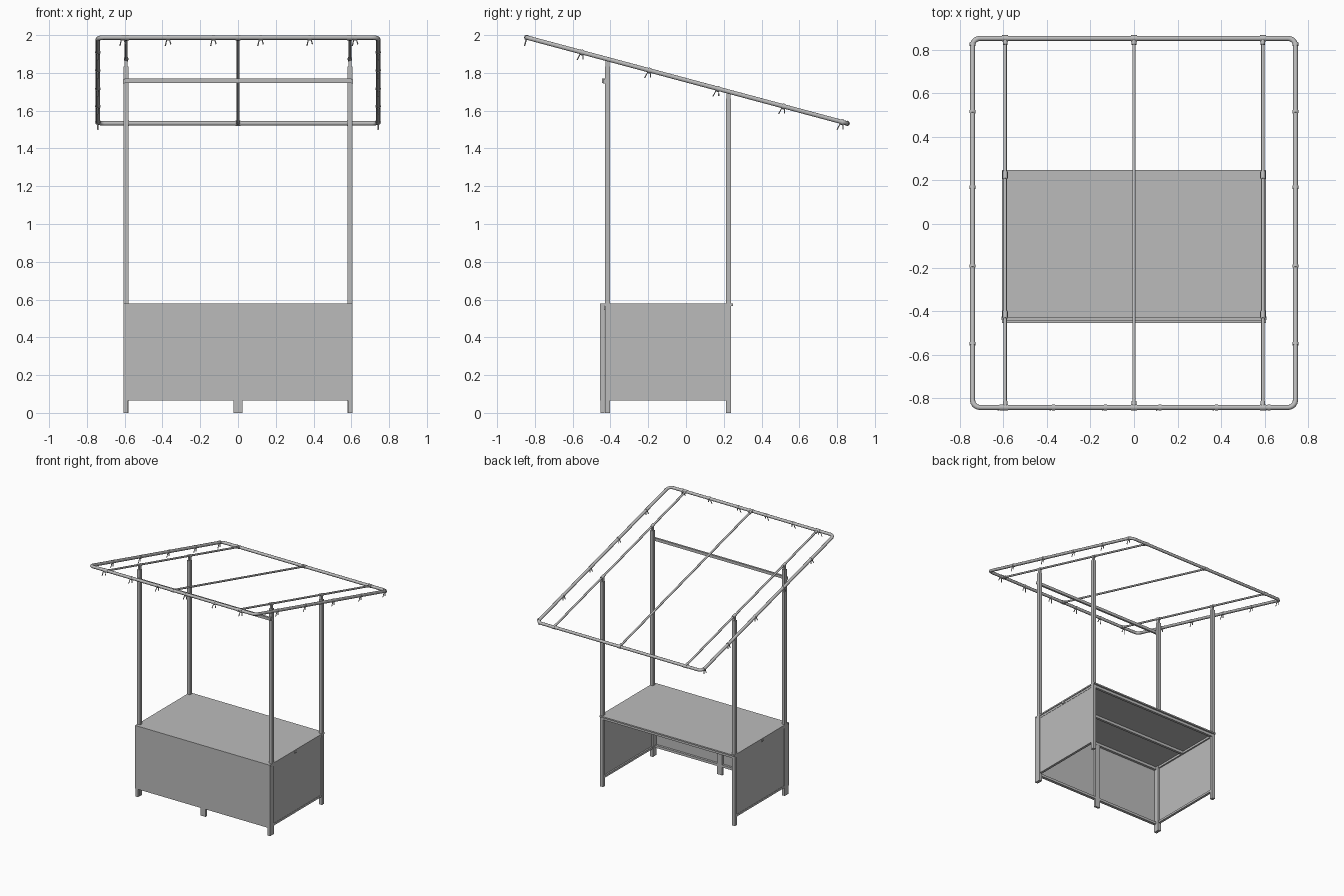
import bpy
from math import sin, cos, pi, radians
from mathutils import Vector, Matrix

cube = bpy.data.objects.get("Cube")
if cube:
    bpy.data.objects.remove(cube, do_unlink=True)

GREY = (0.5, 0.5, 0.5, 1)
mat = bpy.data.materials.new("light grey metal")
mat.use_nodes = True
mat.diffuse_color = GREY
mat.node_tree.nodes["Principled BSDF"].inputs["Base Color"].default_value = GREY


def box(name, x, y, z):
    """Box from (min, max) ranges."""
    ranges = (x, y, z)
    bpy.ops.mesh.primitive_cube_add(size=1, location=[(a + b) / 2 for a, b in ranges])
    ob = bpy.context.object
    ob.scale = [b - a for a, b in ranges]
    bpy.ops.object.transform_apply(location=False, rotation=False, scale=True)
    ob.name = name
    ob.data.materials.append(mat)
    return ob


def tube(name, points, radius, closed=False, sides=2):
    """Round tube swept along a path."""
    cu = bpy.data.curves.new(name, "CURVE")
    cu.dimensions = "3D"
    cu.bevel_depth = radius
    cu.bevel_resolution = sides
    cu.use_fill_caps = True
    sp = cu.splines.new("POLY")
    sp.points.add(len(points) - 1)
    for p, co in zip(sp.points, points):
        p.co = (*co, 1)
    sp.use_cyclic_u = closed
    ob = bpy.data.objects.new(name, cu)
    bpy.context.collection.objects.link(ob)
    bpy.ops.object.select_all(action="DESELECT")
    bpy.context.view_layer.objects.active = ob
    ob.select_set(True)
    bpy.ops.object.convert(target="MESH")
    ob = bpy.context.object
    ob.data.materials.clear()
    ob.data.materials.append(mat)
    bpy.ops.object.shade_smooth_by_angle(angle=radians(50))
    return ob


# Sloping roof plane: local x, y lie in the plane, local z is its normal
ROOF = Matrix.Translation((0, 0.005, 1.76)) @ Matrix.Rotation(radians(-15), 4, "X")
HX, HY, BEND = 0.742, 0.878, 0.035


def roof(x, y, z=0):
    return ROOF @ Vector((x, y, z))


# Rounded roof frame
outline = []
for i, (sx, sy) in enumerate([(1, 1), (-1, 1), (-1, -1), (1, -1)]):
    for k in range(6):
        a = i * pi / 2 + k * pi / 10
        outline.append(roof(sx * (HX - BEND) + BEND * cos(a),
                            sy * (HY - BEND) + BEND * sin(a)))
tube("roof_frame", outline, 0.012, closed=True, sides=3)

# Roof rafters with sleeves where they meet the frame
for x, label in ((-0.592, "right"), (0, "middle"), (0.592, "left")):
    tube(f"rafter_{label}", [roof(x, -HY), roof(x, HY)], 0.008)
    for s, end in ((-1, "front"), (1, "back")):
        tube(f"sleeve_{label}_{end}",
             [roof(x - 0.014, s * HY), roof(x + 0.014, s * HY)], 0.0145)
        tube(f"socket_{label}_{end}",
             [roof(x, s * HY), roof(x, s * (HY - 0.03))], 0.011)


# Small hanging clips along the roof edges
def clip(name, x, y, along):
    def at(u, w):
        return roof(x + u * along[0], y + u * along[1], w)
    tube(name + "_clamp", [at(-0.007, 0), at(0.007, 0)], 0.0145)
    tube(name + "_hook", [at(-0.015, -0.046), at(-0.008, -0.014),
                          at(0.008, -0.014), at(0.014, -0.036)], 0.0035, sides=1)


for i, x in enumerate((-0.61, -0.37, -0.13, 0.12, 0.38, 0.62)):
    clip(f"front_clip_{i}", x, -HY, (1, 0))
for s, side in ((-1, "right"), (1, "left")):
    for i, y in enumerate((-0.575, -0.205, 0.17, 0.53, 0.85)):
        clip(f"{side}_clip_{i}", s * HX, y, (0, 1))

# Posts, feet, side panels and their frames
for s, side in ((-1, "right"), (1, "left")):
    def across(a, b):
        return tuple(sorted((s * a, s * b)))

    for end, y, top in (("front", -0.416, 1.835), ("back", 0.225, 1.665)):
        box(f"{end}_post_{side}", across(0.58, 0.606), (y - 0.013, y + 0.013), (0, top))
        box(f"{end}_bracket_{side}", across(0.585, 0.6), (y - 0.011, y + 0.011),
            (top, top + 0.03))
        tube(f"{end}_clamp_{side}", [roof(s * 0.592, (y - 0.005) / cos(radians(15)) + d)
                                     for d in (-0.018, 0.018)], 0.0115)
    box(f"front_leg_{side}", across(0.582, 0.606), (-0.453, -0.431), (0, 0.565))
    box(f"side_panel_{side}", across(0.594, 0.6), (-0.405, 0.214), (0.065, 0.565))
    for part, z in (("bottom", (0.065, 0.082)), ("top", (0.548, 0.565))):
        box(f"side_rail_{part}_{side}", across(0.582, 0.602), (-0.405, 0.214), z)
    box(f"beam_bolt_{side}", across(0.6, 0.607), (-0.135, -0.108), (0.552, 0.566))
    box(f"rail_bolt_{side}", across(0.6, 0.608), (-0.44, -0.425), (1.745, 1.765))

# Front panel, its inner frame and centre foot
box("front_panel", (-0.606, 0.606), (-0.456, -0.45), (0.065, 0.57))
box("front_bottom_rail", (-0.582, 0.582), (-0.45, -0.432), (0.065, 0.085))
box("front_centre_leg", (-0.023, 0.023), (-0.45, -0.432), (0, 0.565))

# Table top with beams beneath
box("table_top", (-0.606, 0.606), (-0.456, 0.248), (0.567, 0.578))
for label, y in (("front", -0.44), ("middle", -0.122), ("back", 0.225)):
    box(f"table_beam_{label}", (-0.582, 0.582), (y - 0.01, y + 0.01), (0.545, 0.567))

# Upper rail joining the front posts
box("upper_front_rail", (-0.6, 0.6), (-0.445, -0.429), (1.747, 1.77))
